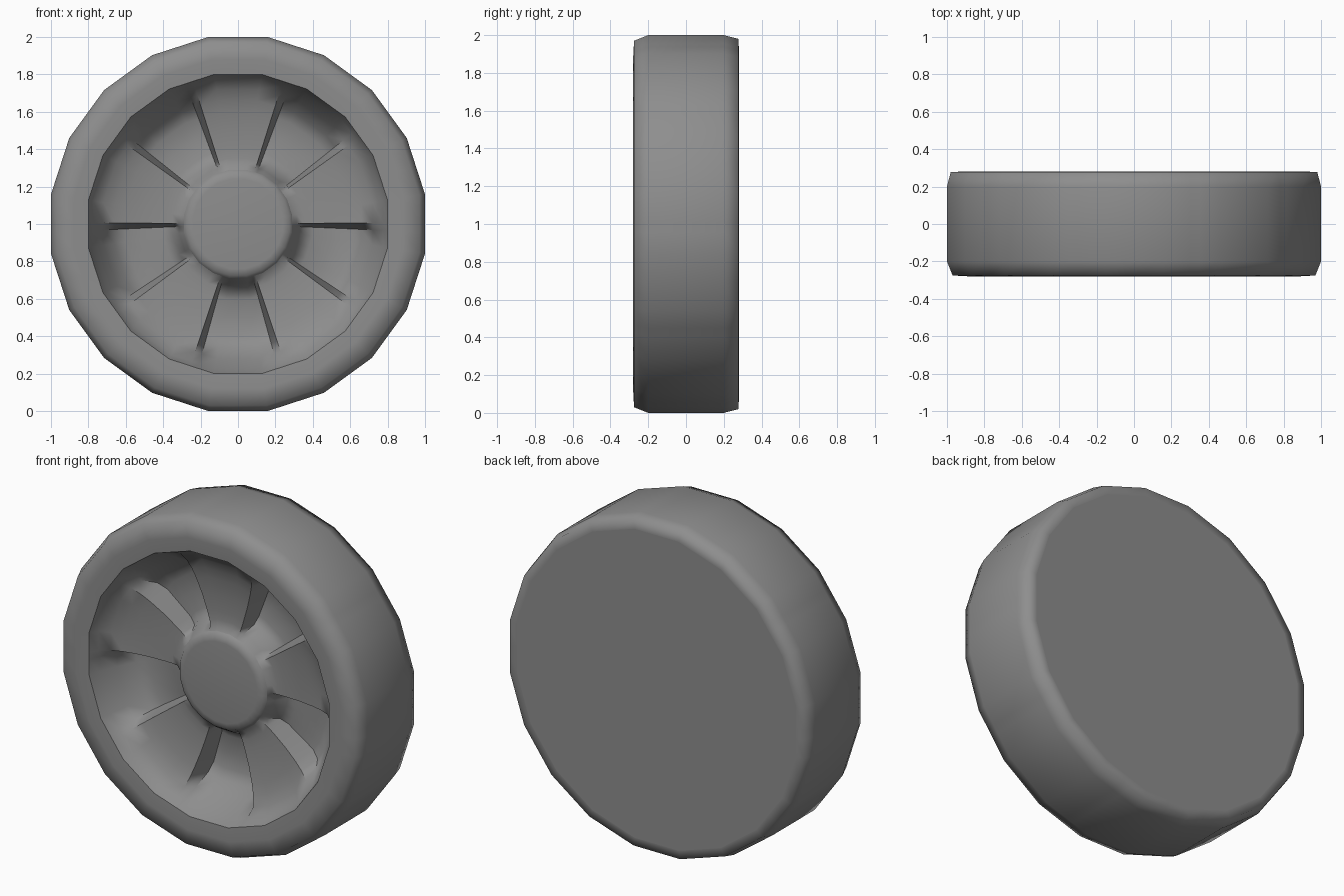
import bpy, bmesh
from math import sin, cos, radians

if "Cube" in bpy.data.objects:
    bpy.data.objects.remove(bpy.data.objects["Cube"], do_unlink=True)

grey = bpy.data.materials.new("mid_grey")
grey.use_nodes = True
grey.diffuse_color = (0.27, 0.27, 0.27, 1)
grey.node_tree.nodes["Principled BSDF"].inputs["Base Color"].default_value = (0.27, 0.27, 0.27, 1)

# Angles across one fifth of the wheel, measured from the middle of a pocket
OFFSETS = (-36, -27, -18.5, -15.5, -9, 0, 9, 15.5, 18.5, 27)
COLUMNS = [(72 * k - 90 + o, abs(o)) for k in range(5) for o in OFFSETS]


def ring_point(radius, depth, angle):
    """Point on a twenty-sided ring with the given flat-to-centre radius."""
    r = radius / cos(radians((angle + 9) % 18 - 9))
    a = radians(angle)
    return (r * cos(a), depth, 1 + r * sin(a))


def ring_part(name, profile, cap=False, angle=180):
    """Skin rings of (radius, spoke depth, pocket depth), optionally closed at the end."""
    bm = bmesh.new()
    rings = []
    for radius, spoke, pocket in profile:
        rings.append([bm.verts.new(ring_point(radius, pocket if off < 16 else spoke, ang))
                      for ang, off in COLUMNS])
    n = len(COLUMNS)
    for a, b in zip(rings, rings[1:]):
        for i in range(n):
            j = (i + 1) % n
            bm.faces.new((a[i], a[j], b[j], b[i]))
    if cap:
        bm.faces.new(rings[-1])
    for f in bm.faces:
        f.smooth = True
    bmesh.ops.recalc_face_normals(bm, faces=bm.faces[:])
    # An open dish must face the front
    front = sum(f.normal.y * f.calc_area() for f in bm.faces)
    if name in ("spoked_rim", "hub_cap") and front > 0:
        bmesh.ops.reverse_faces(bm, faces=bm.faces[:])
    mesh = bpy.data.meshes.new(name)
    bm.to_mesh(mesh)
    bm.free()
    obj = bpy.data.objects.new(name, mesh)
    bpy.context.collection.objects.link(obj)
    mesh.materials.append(grey)
    if angle < 180:
        mesh.set_sharp_from_angle(angle=radians(angle))
    return obj


def plain(*points):
    return [(r, y, y) for r, y in points]


# Tyre with softly rounded shoulders
ring_part("tyre", plain((0.93, 0.28), (0.98, 0.277), (1, 0.2), (1, -0.2),
                        (0.97, -0.275), (0.88, -0.28), (0.8, -0.275)))

# Flat back plate
back = ring_part("back_plate", plain((0.93, 0.28)), cap=True)
for poly in back.data.polygons:
    poly.use_smooth = False
    if poly.normal.y < 0:
        poly.flip()

# Dished rim: five spokes with a sunken pocket between each pair
ring_part("spoked_rim", [
    (0.8, -0.275, -0.275),
    (0.775, -0.22, -0.21),
    (0.72, -0.18, -0.12),
    (0.66, -0.155, -0.03),
    (0.6, -0.14, 0),
    (0.5, -0.125, 0),
    (0.4, -0.12, 0),
    (0.35, -0.12, -0.02),
    (0.315, -0.125, -0.10),
    (0.29, -0.14, -0.14),
], angle=60)

# Hub cap with a softened edge
ring_part("hub_cap", plain((0.29, -0.14), (0.275, -0.16), (0.24, -0.165)), cap=True)
